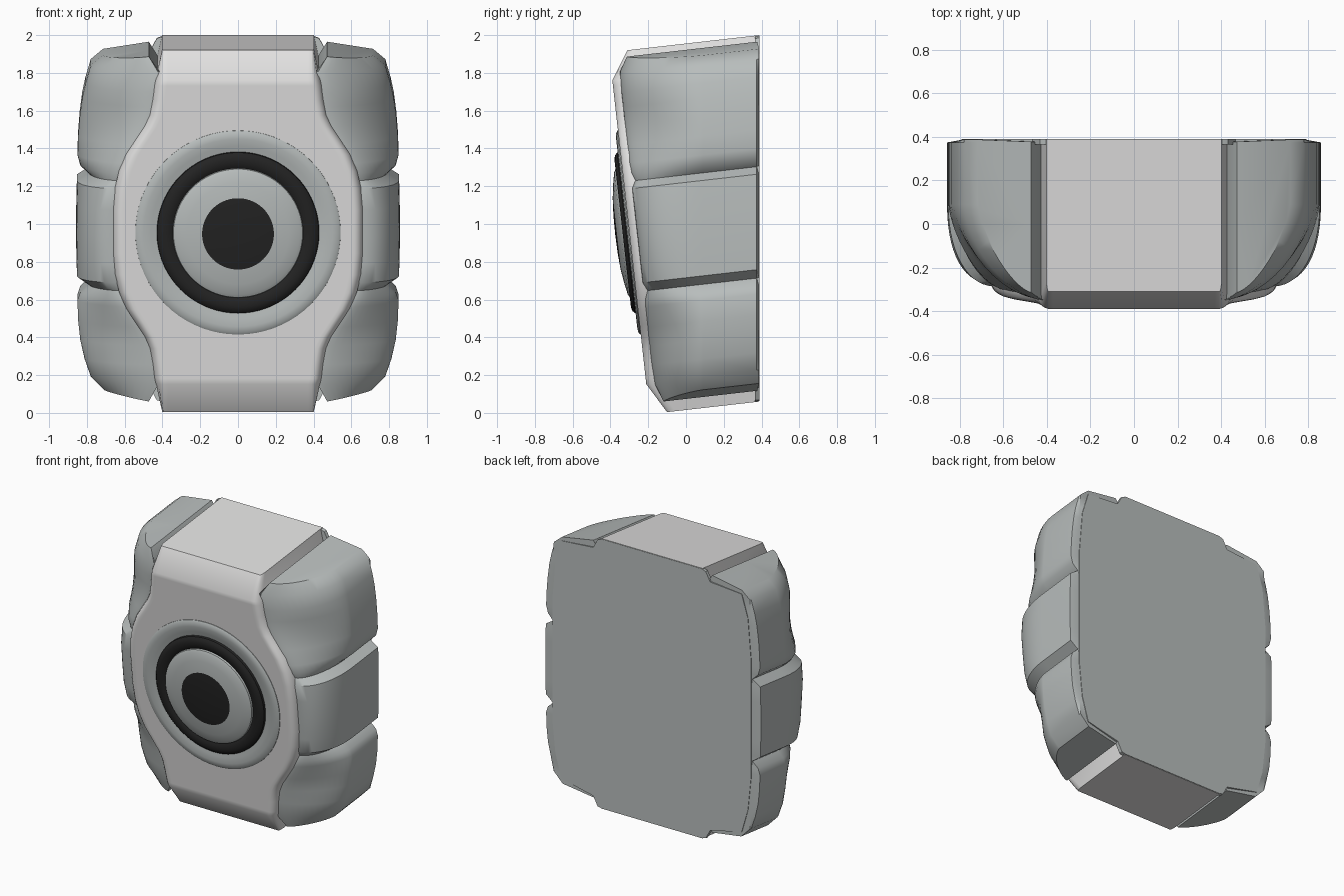
import bpy, bmesh, math
from mathutils import Vector

if "Cube" in bpy.data.objects:
    bpy.data.objects.remove(bpy.data.objects["Cube"])


def material(name, rgb):
    m = bpy.data.materials.new(name)
    m.diffuse_color = (*rgb, 1)
    m.use_nodes = True
    m.node_tree.nodes["Principled BSDF"].inputs["Base Color"].default_value = m.diffuse_color
    return m


LIGHT = material("light_grey", (0.76, 0.755, 0.75))
GREY = material("cool_grey", (0.48, 0.51, 0.505))
BLACK = material("black", (0.017, 0.017, 0.017))
BACK = 0.39


def place(x, y, w):
    """The body is sheared: everything rises towards the back."""
    return Vector((x, y, w + 0.114 * (y - BACK)))


def front(w):
    """y of the leaning front plane."""
    return -0.21 - 0.18 * (w - 0.218) / 1.632


def finish(name, bm, mats, angle=32):
    bmesh.ops.remove_doubles(bm, verts=bm.verts, dist=1e-5)
    bmesh.ops.recalc_face_normals(bm, faces=bm.faces)
    me = bpy.data.meshes.new(name)
    bm.to_mesh(me)
    bm.free()
    for m in mats:
        me.materials.append(m)
    me.shade_smooth()
    me.set_sharp_from_angle(angle=math.radians(angle))
    ob = bpy.data.objects.new(name, me)
    bpy.context.collection.objects.link(ob)
    return ob


def loft(name, rows, mat, angle=32):
    """Join closed sections into a solid with flat ends."""
    bm = bmesh.new()
    loops = [[bm.verts.new(p) for p in r] for r in rows]
    n = len(loops[0])
    for a, b in zip(loops, loops[1:]):
        for i in range(n):
            j = (i + 1) % n
            bm.faces.new((a[i], a[j], b[j], b[i]))
    bm.faces.new(loops[0])
    bm.faces.new(loops[-1])
    return finish(name, bm, [mat], angle)


# Central panel: narrow at the ends, swelling around the round dial
half = [(2.0, .402), (1.85, .435), (1.82, .442), (1.74, .453), (1.66, .468), (1.60, .495),
        (1.53, .54), (1.45, .592), (1.36, .63), (1.265, .652), (1.15, .662)]
widths = half + [(2.07 - w, hw) for w, hw in reversed(half)]
rows = []
for i, (w, hw) in enumerate(widths):
    yf, inset = front(w), 0.045
    if i == 0:
        yf, inset = -0.31, 0.01
    if i == len(widths) - 1:
        w, yf, inset = 0.06, -0.10, 0.01
    side = [(hw, BACK - .003), (hw, yf + .045), (hw - inset * .3, yf + .018),
            (hw - inset * .65, yf + .005), (hw - inset, yf)]
    side.append((hw - inset - .02, yf))
    sec = side + [(-x, y) for x, y in reversed(side)]
    rows.append([place(x, y, w) for x, y in sec])
loft("centre_panel", rows, LIGHT, 40)


def panel_half_width(w):
    for (a, ha), (b, hb) in zip(widths, widths[1:]):
        if b <= w <= a:
            return hb + (ha - hb) * (w - b) / (a - b)
    return .402


# Side shells: three lobes divided by V grooves, springing from the panel edge
# (w, outer x, roundness, front recess, end slope)
lobe_rows = [(1.97, .715, 1.45, .09, .16), (1.89, .78, 1.65, .045, .05),
             (1.78, .808, 1.7, .04, 0), (1.70, .825, 1.6, .04, 0),
             (1.60, .838, 1.48, .04, 0), (1.50, .846, 1.42, .04, 0),
             (1.40, .85, 1.5, .04, 0), (1.345, .835, 1.6, .045, 0),
             (1.305, .79, 1.8, .06, 0), (1.265, .852, 2.1, .04, 0),
             (1.15, .856, 2.3, .04, 0), (1.0, .857, 2.3, .04, 0),
             (.86, .856, 2.3, .04, 0), (.76, .852, 2.1, .04, 0),
             (.715, .79, 1.8, .06, 0), (.675, .835, 1.6, .045, 0),
             (.63, .85, 1.5, .04, 0), (.52, .846, 1.42, .04, 0),
             (.42, .835, 1.48, .04, 0), (.32, .812, 1.6, .04, 0),
             (.215, .78, 1.6, .045, -.04), (.115, .71, 1.45, .08, -.16)]
rows = []
STEPS = 14
for i, (w, X, n, rec, slope) in enumerate(lobe_rows):
    end = i in (0, len(lobe_rows) - 1)
    x0 = 0.472 if end else panel_half_width(w) - .012
    yf, yc = front(w) + rec, 0.09
    sec = [(.472 if end else .425, .377)]
    if not end:
        sec.append((.425, yf))
    else:
        sec.append((.472, .0))
    for k in range(STEPS + 1):
        a = math.pi / 2 * (1 - k / STEPS)
        c, s = max(math.cos(a), 0), max(math.sin(a), 0)
        if k == 0:
            c = 0
        sec.append((x0 + (X - x0) * c ** (2 / n), yc + (yf - yc) * s ** (2 / n)))
    sec += [(X, .374), (min(X, .785), .387)]
    rows.append([place(x, y, w - slope * (x - .45)) for x, y in sec])
shell = loft("side_shells", rows, GREY, 35)
shell.modifiers.new("mirror", "MIRROR")

# Flat back plate
edge = [(.398, 1.997), (.43, 1.985), (.465, 1.92), (.715, 1.90), (.765, 1.74), (.79, 1.45),
        (.79, .6), (.765, .36), (.715, .19), (.465, .135), (.43, .07), (.398, .062)]
outline = edge + [(-x, w) for x, w in reversed(edge)]
loft("back_plate", [[place(x, y, w) for x, w in outline] for y in (.365, BACK)], GREY)

# Round dial on the front: rim, black ring, dome, black centre
profile = [(.545, -.02), (.543, .004), (.53, .012), (.50, .015), (.46, .008), (.43, .002),
           (.428, .018), (.415, .03), (.395, .036), (.37, .035), (.352, .028), (.345, .024),
           (.342, .036), (.325, .045), (.27, .056), (.19, .068), (.10, .074), (.0, .076)]
up = Vector((0, -.111, .994)).normalized()
out = Vector((0, -.994, -.111)).normalized()
centre = Vector((0, front(1.03), .955))
SEG = 72
bm = bmesh.new()
rings = []
for r, h in profile:
    ring = []
    for i in range(SEG):
        a = math.tau * i / SEG
        ring.append(bm.verts.new(centre + out * h + up * r * math.sin(a)
                                 + Vector((r * math.cos(a), 0, 0))))
    rings.append(ring)
for k in range(len(rings) - 1):
    mid = (profile[k][0] + profile[k + 1][0]) / 2
    dark = mid < .19 or .345 < mid < .43
    for i in range(SEG):
        j = (i + 1) % SEG
        if k == len(rings) - 2:
            f = bm.faces.new((rings[k][i], rings[k][j], rings[k + 1][0]))
        else:
            f = bm.faces.new((rings[k][i], rings[k][j], rings[k + 1][j], rings[k + 1][i]))
        f.material_index = 1 if dark else 0
bmesh.ops.delete(bm, geom=[v for v in bm.verts if not v.link_faces], context="VERTS")
bm.faces.new(rings[0])
finish("front_dial", bm, [GREY, BLACK], 40)
